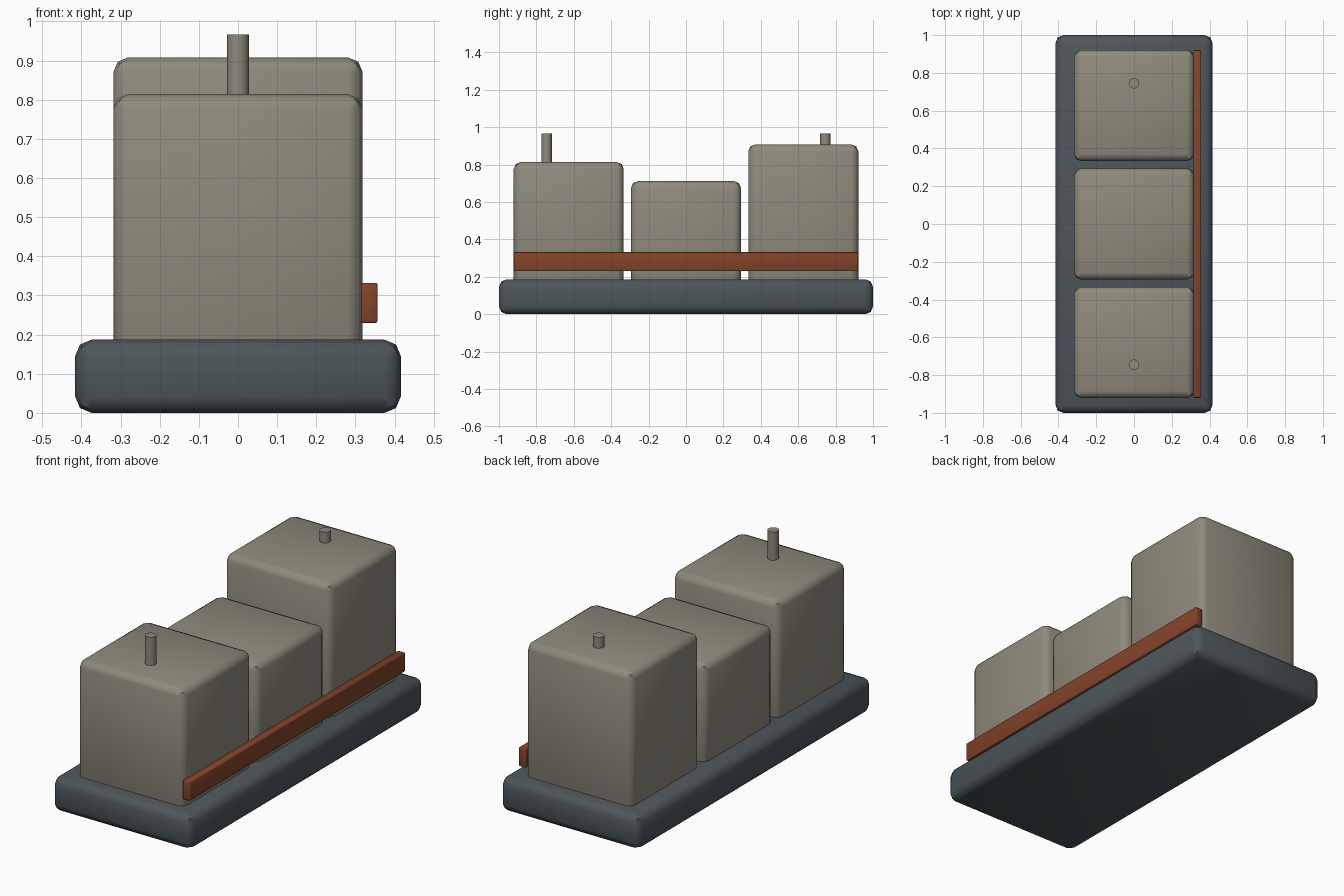
import bpy

if "Cube" in bpy.data.objects:
    bpy.data.objects.remove(bpy.data.objects["Cube"])


def material(name, rgb):
    mat = bpy.data.materials.new(name)
    mat.diffuse_color = (*rgb, 1.0)
    mat.use_nodes = True
    mat.node_tree.nodes["Principled BSDF"].inputs["Base Color"].default_value = mat.diffuse_color
    return mat


STONE = material("warm grey", (0.275, 0.255, 0.205))
SLATE = material("slate", (0.073, 0.092, 0.102))
RUST = material("rust", (0.225, 0.056, 0.023))


def finish(obj, name, mat):
    obj.name = name
    obj.data.materials.append(mat)
    bpy.ops.object.shade_smooth_by_angle(angle=0.8)


def box(name, low, high, bevel, segments, mat):
    """Bevelled box spanning two corners."""
    bpy.ops.mesh.primitive_cube_add(
        size=1, location=[(a + b) / 2 for a, b in zip(low, high)])
    obj = bpy.context.object
    obj.scale = [b - a for a, b in zip(low, high)]
    bpy.ops.object.transform_apply(location=False, rotation=False, scale=True)
    mod = obj.modifiers.new("bevel", 'BEVEL')
    mod.width = bevel
    mod.segments = segments
    bpy.ops.object.modifier_apply(modifier=mod.name)
    finish(obj, name, mat)


def pin(name, y, bottom, top):
    bpy.ops.mesh.primitive_cylinder_add(
        vertices=16, radius=0.028, depth=top - bottom,
        location=(0, y, (top + bottom) / 2))
    finish(bpy.context.object, name, STONE)


# Plinth
box("base", (-0.416, -1, 0), (0.416, 1, 0.187), 0.042, 2, SLATE)

# Three blocks of different heights, sunk into the plinth
for name, y, top in (("front_block", -0.627, 0.814),
                     ("middle_block", 0.0, 0.712),
                     ("back_block", 0.627, 0.908)):
    box(name, (-0.318, y - 0.294, 0.12), (0.318, y + 0.294, top), 0.037, 2, STONE)

# Pins on the outer blocks
pin("front_pin", -0.745, 0.78, 0.967)
pin("back_pin", 0.745, 0.87, 0.967)

# Rail along the right side
box("side_rail", (0.314, -0.92, 0.23), (0.356, 0.92, 0.332), 0.004, 2, RUST)
